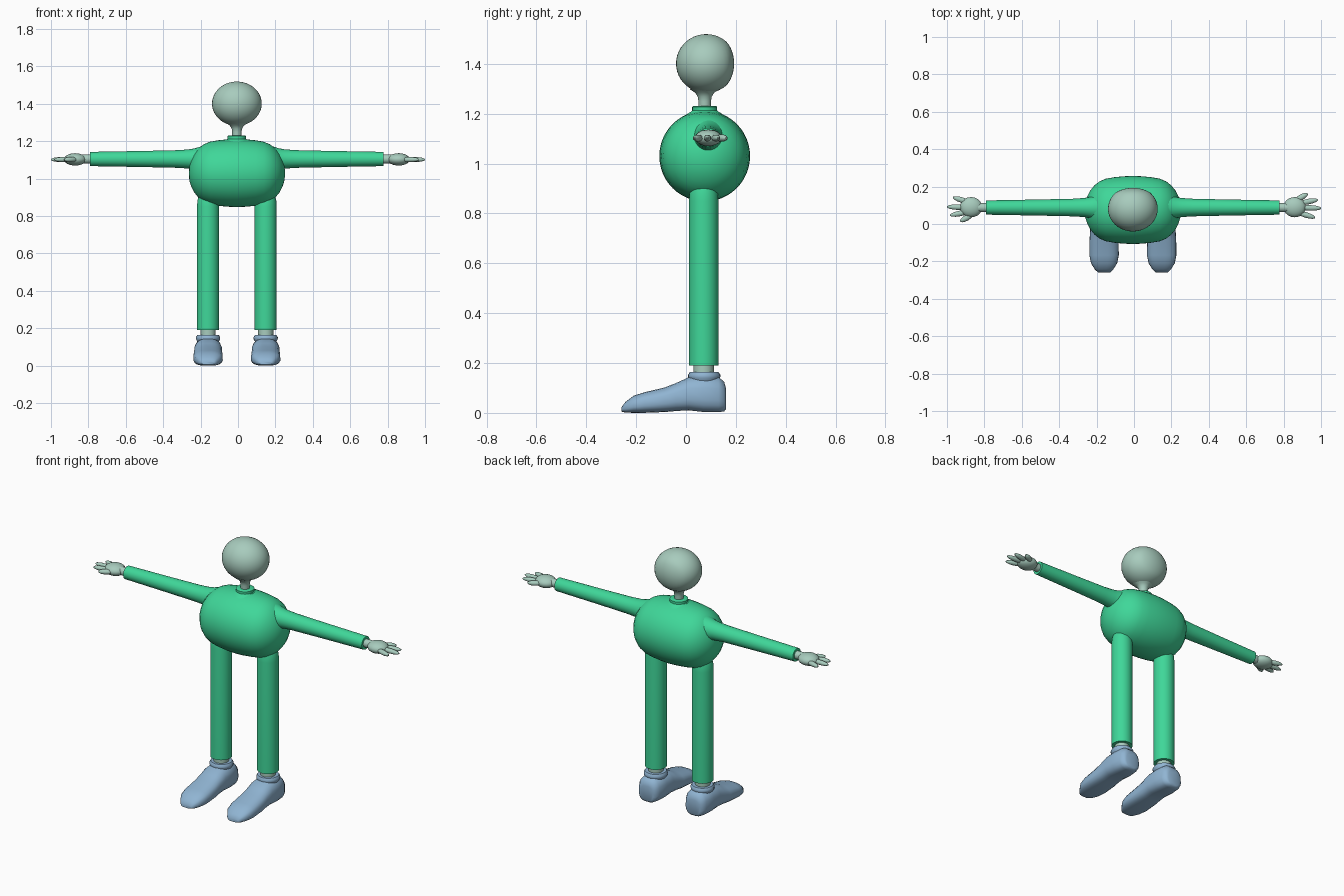
import bpy, bmesh, math
from mathutils import Vector, Matrix

if "Cube" in bpy.data.objects:
    bpy.data.objects.remove(bpy.data.objects["Cube"])

CX, CY = -0.006, 0.075          # body axis


def material(name, rgb):
    m = bpy.data.materials.new(name)
    m.diffuse_color = (*rgb, 1)
    m.use_nodes = True
    m.node_tree.nodes["Principled BSDF"].inputs["Base Color"].default_value = m.diffuse_color
    return m


GREEN = material("cloth_green", (0.05, 0.68, 0.32))
SKIN = material("pale_skin", (0.39, 0.60, 0.51))
BLUE = material("shoe_blue", (0.28, 0.46, 0.65))


def finish(bm, name, mat, angle=40):
    bmesh.ops.recalc_face_normals(bm, faces=bm.faces)
    me = bpy.data.meshes.new(name)
    bm.to_mesh(me)
    bm.free()
    me.materials.append(mat)
    ob = bpy.data.objects.new(name, me)
    bpy.context.collection.objects.link(ob)
    bpy.ops.object.select_all(action='DESELECT')
    ob.select_set(True)
    bpy.context.view_layer.objects.active = ob
    bpy.ops.object.shade_smooth_by_angle(angle=math.radians(angle))
    return ob


def loft(name, rings, mat, angle=40):
    """Skin a list of point rings and cap both ends."""
    bm = bmesh.new()
    loops = [[bm.verts.new(p) for p in ring] for ring in rings]
    n = len(loops[0])
    for a, b in zip(loops, loops[1:]):
        for i in range(n):
            j = (i + 1) % n
            bm.faces.new((a[i], a[j], b[j], b[i]))
    bm.faces.new(loops[0])
    bm.faces.new(loops[-1])
    return finish(bm, name, mat, angle)


def lathe(name, profile, origin, mat, axis='Z', n=32):
    """Revolve (radius, distance) pairs about an axis through origin."""
    rings = []
    for r, h in profile:
        ring = []
        for k in range(n):
            a = 2 * math.pi * k / n
            c, s = r * math.cos(a), r * math.sin(a)
            ring.append(Vector(origin) + Vector((c, s, h) if axis == 'Z' else (h, c, s)))
        rings.append(ring)
    return loft(name, rings, mat)


def ball(bm, centre, size, rot=Matrix.Identity(4), seg=20):
    m = Matrix.Translation(centre) @ rot @ Matrix.Diagonal((*size, 1))
    return bmesh.ops.create_uvsphere(bm, u_segments=seg, v_segments=seg // 2 + 2,
                                     radius=1, matrix=m)["verts"]


# torso: barrel revolved about the x axis
half = [(0.182, 0), (0.180, 0.05), (0.175, 0.10), (0.167, 0.145), (0.153, 0.178), (0.132, 0.205),
        (0.105, 0.227), (0.075, 0.243), (0.045, 0.253), (0.015, 0.257)]
lathe("torso", [(r, -h) for r, h in half[:0:-1]] + half, (CX, CY, 1.03), GREEN, 'X', 48)

# collar and neck
lathe("collar", [(0.09, 1.18), (0.072, 1.198), (0.055, 1.208), (0.05, 1.213), (0.05, 1.227),
                 (0.046, 1.23), (0.024, 1.23)], (CX, CY, 0), GREEN)
lathe("neck", [(0.025, 1.2), (0.025, 1.25), (0.028, 1.268), (0.038, 1.284), (0.06, 1.298)],
      (CX, CY, 0), SKIN)

# head: ball with a flattened back
bm = bmesh.new()
for v in ball(bm, (CX, 0.081, 1.401), (0.133, 0.121, 0.118), seg=40):
    d = v.co.y - 0.081
    if d > 0.085:
        v.co.y = 0.081 + 0.085 + (d - 0.085) * 0.75
finish(bm, "head", SKIN)


def shoe_ring(cx, y, hw, top, bottom, n=20):
    ring = []
    for k in range(n):
        a = 2 * math.pi * (k + 0.5) / n
        c = math.copysign(abs(math.cos(a)) ** 0.6, math.cos(a))
        s = math.copysign(abs(math.sin(a)) ** 0.6, math.sin(a))
        taper = 1 - 0.25 * max(s, 0) ** 2 - 0.08 * max(-s, 0) ** 2
        ring.append((cx + hw * c * taper, y, (top + bottom) / 2 + (top - bottom) / 2 * s))
    return ring


SHOE = [(0.160, 0.042, 0.100, 0.015), (0.153, 0.056, 0.125, 0.005), (0.130, 0.068, 0.145, 0.003),
        (0.070, 0.075, 0.150, 0.003), (0.010, 0.076, 0.143, 0.010), (-0.040, 0.076, 0.120, 0.007),
        (-0.086, 0.079, 0.102, 0.003), (-0.167, 0.080, 0.083, 0.0), (-0.210, 0.071, 0.069, 0.0),
        (-0.243, 0.050, 0.044, 0.001), (-0.258, 0.034, 0.024, 0.005)]

# finger: base, tip, radius, relative to the body axis on the right-hand side
FINGERS = [((0.86, 0.035), (0.93, 0.075), 0.016), ((0.88, 0.022), (0.985, 0.042), 0.015),
           ((0.88, 0.0), (1.003, -0.004), 0.015), ((0.87, -0.025), (0.97, -0.055), 0.015)]

for side, label in ((1, "right"), (-1, "left")):
    # sleeve flaring into the shoulder, and the wrist
    ay, az = 0.088, 1.105
    lathe("sleeve_" + label,
          [(r, side * h) for r, h in ((0.09, 0.14), (0.068, 0.19), (0.057, 0.225), (0.051, 0.26),
                                      (0.047, 0.32), (0.043, 0.5), (0.038, 0.785))],
          (CX, ay, az), GREEN, 'X', 24)
    lathe("wrist_" + label, [(0.024, side * 0.76), (0.024, side * 0.83)],
          (CX, ay, az), SKIN, 'X', 16)

    # hand: palm and four digits, the left one turned half round
    bm = bmesh.new()
    ball(bm, (CX + side * 0.865, ay + 0.002, az - 0.002), (0.06, 0.054, 0.033))
    for (bx, by), (tx, ty), r in FINGERS:
        b, t = Vector((bx, by, 0)) * side, Vector((tx, ty, 0)) * side
        d = t - b
        ball(bm, (b + t) / 2 + Vector((0, ay, az - 0.003)), (d.length / 2, r, r * 0.9),
             Matrix.Rotation(math.atan2(d.y, d.x), 4, 'Z'), 14)
    finish(bm, "hand_" + label, SKIN)

    # trouser leg, ankle, shoe and its ankle rim
    lx, ly = CX + side * 0.154, 0.071
    lathe("leg_" + label, [(0.059, 0.19), (0.059, 0.85), (0.057, 0.88), (0.050, 0.91),
                           (0.035, 0.94)], (lx, ly, 0), GREEN)
    lathe("ankle_" + label, [(0.041, 0.13), (0.041, 0.21)], (lx, ly, 0), SKIN, 'Z', 24)
    loft("shoe_" + label, [shoe_ring(lx, *s) for s in SHOE], BLUE, 50)
    lathe("shoe_rim_" + label, [(0.055, 0.125), (0.064, 0.14), (0.065, 0.152), (0.058, 0.163),
                                (0.04, 0.163)], (lx, ly + 0.002, 0), BLUE, 'Z', 24)
